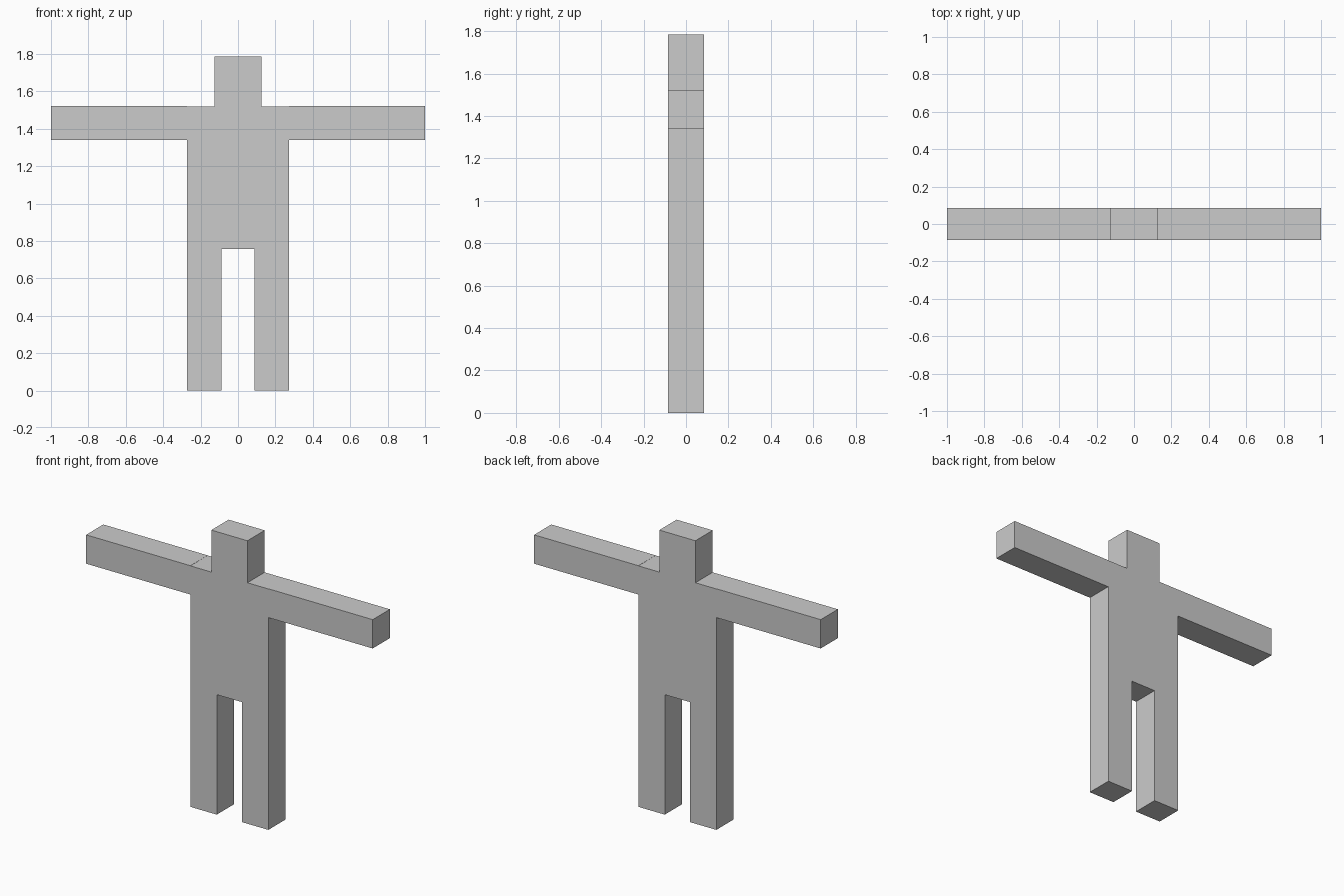
import bpy

if "Cube" in bpy.data.objects:
    bpy.data.objects.remove(bpy.data.objects["Cube"])

Y = 0.086  # half depth shared by all parts


def box(name, x0, x1, z0, z1, half_depth=Y):
    bpy.ops.mesh.primitive_cube_add(size=1, location=((x0 + x1) / 2, 0, (z0 + z1) / 2))
    ob = bpy.context.object
    ob.name = name
    ob.scale = (x1 - x0, 2 * half_depth, z1 - z0)
    bpy.ops.object.transform_apply(location=False, rotation=False, scale=True)
    return ob


# Trunk and head
box("torso", -0.272, 0.272, 0.757, 1.52)
box("head", -0.126, 0.126, 1.52, 1.785)

# Arms and legs on both sides
for side, s in (("left", 1), ("right", -1)):
    ax = sorted((s * 0.272, s * 1.0))
    lx = sorted((s * 0.088, s * 0.272))
    box(side + "_arm", ax[0], ax[1], 1.339, 1.521, 0.0855)
    box(side + "_leg", lx[0], lx[1], 0.0, 0.757)
